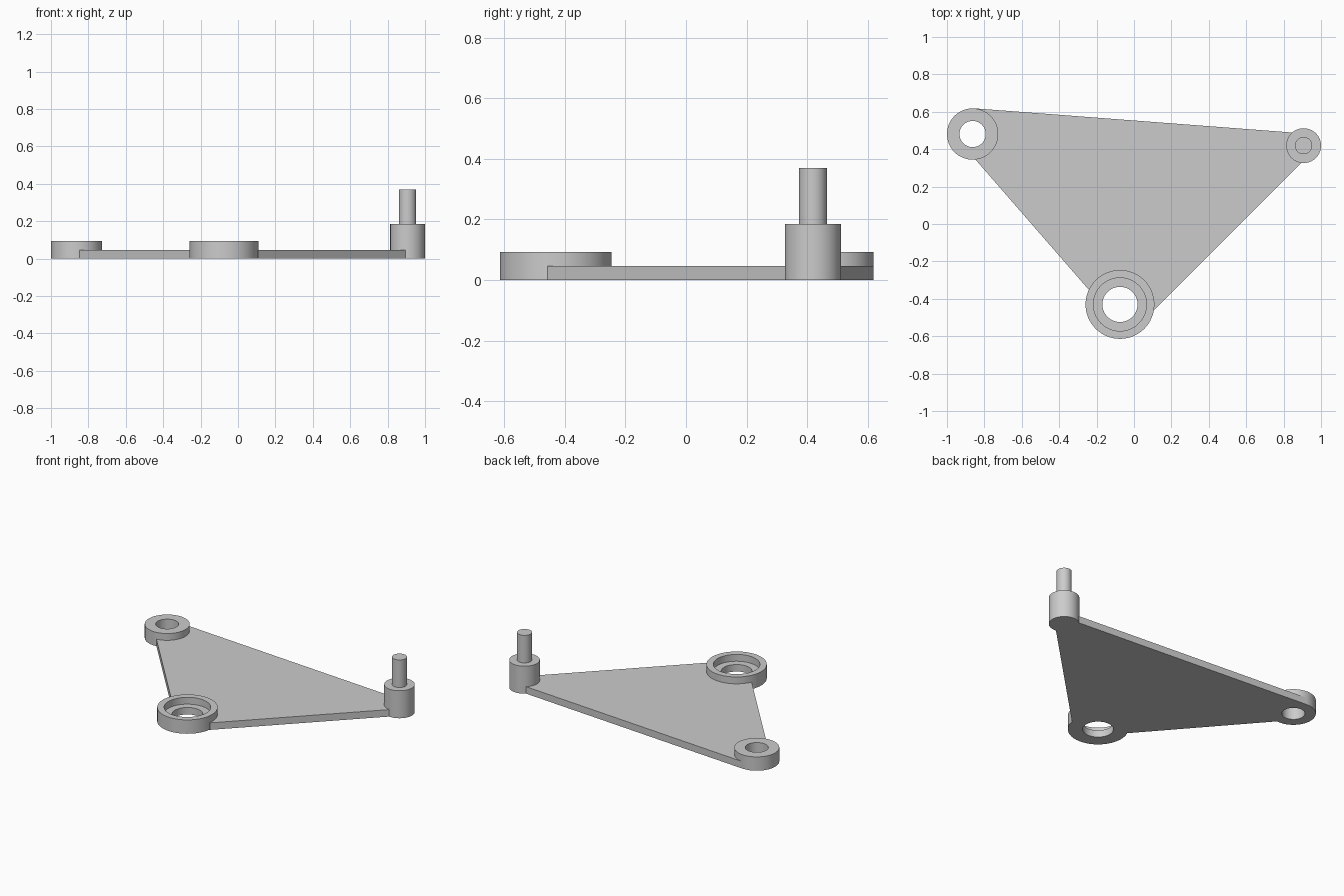
import bpy
import bmesh
from math import cos, sin, pi, radians

cube = bpy.data.objects.get("Cube")
if cube:
    bpy.data.objects.remove(cube, do_unlink=True)

# Single matte grey
grey = bpy.data.materials.new("plain_grey")
grey.use_nodes = True
colour = (0.6, 0.6, 0.6, 1)
grey.diffuse_color = colour
grey.node_tree.nodes["Principled BSDF"].inputs["Base Color"].default_value = colour

SEGMENTS = 64
PLATE_T = 0.047
RING_H = 0.093


def add_object(name, bm):
    bmesh.ops.recalc_face_normals(bm, faces=bm.faces)
    mesh = bpy.data.meshes.new(name)
    bm.to_mesh(mesh)
    bm.free()
    mesh.materials.append(grey)
    obj = bpy.data.objects.new(name, mesh)
    bpy.context.collection.objects.link(obj)
    return obj


def activate(obj):
    bpy.ops.object.select_all(action='DESELECT')
    obj.select_set(True)
    bpy.context.view_layer.objects.active = obj


def turned(name, centre, profile, closed=False):
    """Revolve (radius, height) points; closed makes a ring, open gets end caps."""
    bm = bmesh.new()
    loops = []
    for r, z in profile:
        loops.append([bm.verts.new((centre[0] + r * cos(2 * pi * i / SEGMENTS),
                                    centre[1] + r * sin(2 * pi * i / SEGMENTS), z))
                      for i in range(SEGMENTS)])
    pairs = list(zip(loops, loops[1:]))
    if closed:
        pairs.append((loops[-1], loops[0]))
    else:
        bm.faces.new(loops[0])
        bm.faces.new(loops[-1])
    for a, b in pairs:
        for i in range(SEGMENTS):
            j = (i + 1) % SEGMENTS
            bm.faces.new((a[i], a[j], b[j], b[i]))
    obj = add_object(name, bm)
    activate(obj)
    bpy.ops.object.shade_smooth_by_angle(angle=radians(30))
    return obj


# Boss positions and outer radii
EYE, EYE_R = (-0.863, 0.481), 0.137
SEAT, SEAT_R = (-0.075, -0.43), 0.184
POST, POST_R = (0.907, 0.419), 0.093

# Flat triangular web
bm = bmesh.new()
outline = [(-0.848, 0.345), (-0.238, -0.356), (0.11, -0.457),
           (0.9, 0.332), (0.9, 0.485), (-0.85, 0.618)]
base = bm.faces.new([bm.verts.new((x, y, 0)) for x, y in outline])
top = bmesh.ops.extrude_face_region(bm, geom=[base])["geom"]
bmesh.ops.translate(bm, vec=(0, 0, PLATE_T),
                    verts=[v for v in top if isinstance(v, bmesh.types.BMVert)])
plate = add_object("web_plate", bm)

# Clear the web where the bosses sit
for centre, radius in ((EYE, EYE_R), (SEAT, SEAT_R), (POST, POST_R)):
    cutter = turned("cutter", centre, [(radius, -0.1), (radius, 0.2)])
    cutter.hide_render = True
    cut = plate.modifiers.new("boss_clearance", 'BOOLEAN')
    cut.operation = 'DIFFERENCE'
    cut.solver = 'EXACT'
    cut.object = cutter
    activate(plate)
    bpy.ops.object.modifier_apply(modifier=cut.name)
    bpy.data.objects.remove(cutter, do_unlink=True)

# Plain ring
turned("pivot_ring", EYE, [(EYE_R, 0), (EYE_R, RING_H), (0.07, RING_H), (0.07, 0)], True)

# Counterbored ring
turned("bearing_seat", SEAT,
       [(SEAT_R, 0), (SEAT_R, RING_H), (0.142, RING_H),
        (0.142, PLATE_T), (0.094, PLATE_T), (0.094, 0)], True)

# Stepped post with pin
turned("stepped_post", POST,
       [(POST_R, 0), (POST_R, 0.185), (0.046, 0.185), (0.046, 0.37)])
